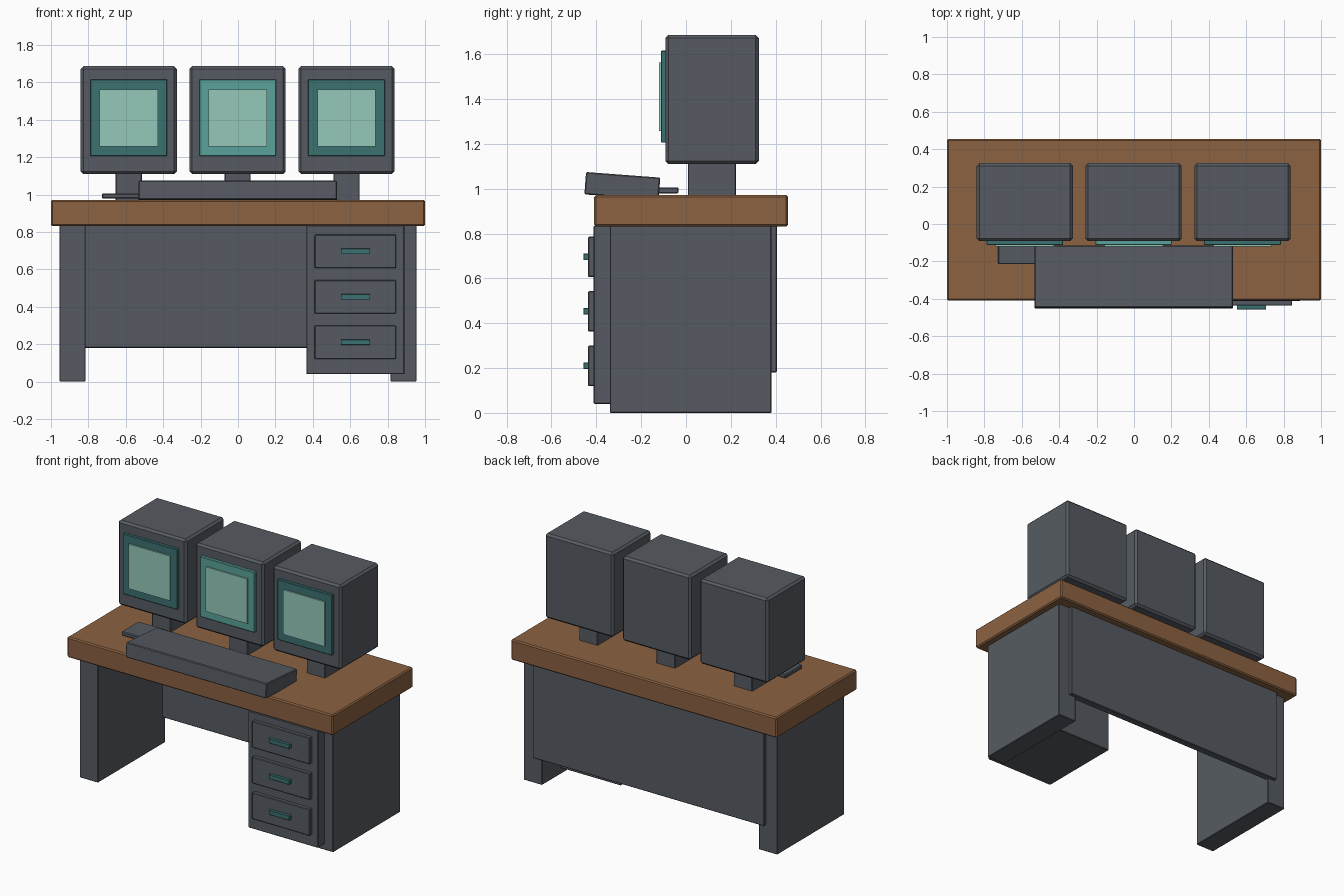
import bpy

if "Cube" in bpy.data.objects:
    bpy.data.objects.remove(bpy.data.objects["Cube"])


def material(name, rgb):
    m = bpy.data.materials.new(name)
    m.diffuse_color = (*rgb, 1.0)
    m.use_nodes = True
    m.node_tree.nodes["Principled BSDF"].inputs["Base Color"].default_value = m.diffuse_color
    return m


GREY = material("slate grey", (0.093, 0.105, 0.122))
WOOD = material("brown wood", (0.258, 0.122, 0.054))
DARK_TEAL = material("dark teal", (0.044, 0.165, 0.165))
TEAL = material("teal", (0.102, 0.366, 0.328))
GLASS = material("pale green", (0.300, 0.584, 0.491))


def box(name, x, y, z, mat, bevel=0.004, tilt=0.0):
    """Box from (min, max) ranges on each axis."""
    centre = [(r[0] + r[1]) / 2 for r in (x, y, z)]
    size = [r[1] - r[0] for r in (x, y, z)]
    bpy.ops.mesh.primitive_cube_add(size=1, location=centre)
    ob = bpy.context.object
    ob.name = name
    for v in ob.data.vertices:
        for i in range(3):
            v.co[i] *= size[i]
    ob.rotation_euler.x = tilt
    ob.data.materials.append(mat)
    if bevel:
        mod = ob.modifiers.new("edge", 'BEVEL')
        mod.width = bevel
        mod.segments = 1
    return ob


def around(c, half):
    return (c - half, c + half)


# Desk top, side legs and back panel
box("desk_top", (-1, 1), (-0.41, 0.455), (0.832, 0.971), WOOD, 0.008)
for side, c in (("left", -0.885), ("right", 0.885)):
    box(side + "_leg", around(c, 0.07), (-0.34, 0.382), (0, 0.835), GREY)
box("back_panel", (-0.87, 0.87), (0.355, 0.405), (0.18, 0.835), GREY)

# Drawer pedestal
box("drawer_cabinet", (0.365, 0.89), (-0.412, 0.18), (0.04, 0.835), GREY)
for i in range(3):
    z = 0.696 - 0.243 * i
    box("drawer_front", (0.41, 0.845), (-0.437, -0.40), around(z, 0.09), GREY)
    box("drawer_handle", (0.55, 0.707), (-0.457, -0.43), around(z, 0.015), DARK_TEAL, 0.002)

# Three monitors with stands, screen rims and glass
for c, rim in ((-0.584, DARK_TEAL), (-0.002, TEAL), (0.580, DARK_TEAL)):
    box("monitor_stand", around(c, 0.07), (0.008, 0.222), (0.965, 1.13), GREY)
    box("monitor_case", around(c, 0.257), (-0.092, 0.325), (1.11, 1.686), GREY, 0.014)
    box("screen_rim", around(c, 0.205), (-0.112, -0.085), around(1.411, 0.205), rim, 0.003)
    box("screen_glass", around(c, 0.156), (-0.121, -0.113 + 0.002), around(1.410, 0.152), GLASS, 0)

# Tilted keyboard and a flat pad beside it
box("keyboard", (-0.531, 0.528), (-0.450, -0.118), (0.962, 1.062), GREY, 0.005, -0.075)
box("side_pad", (-0.727, -0.50), (-0.215, -0.033), (0.979, 1.006), GREY, 0.005)
